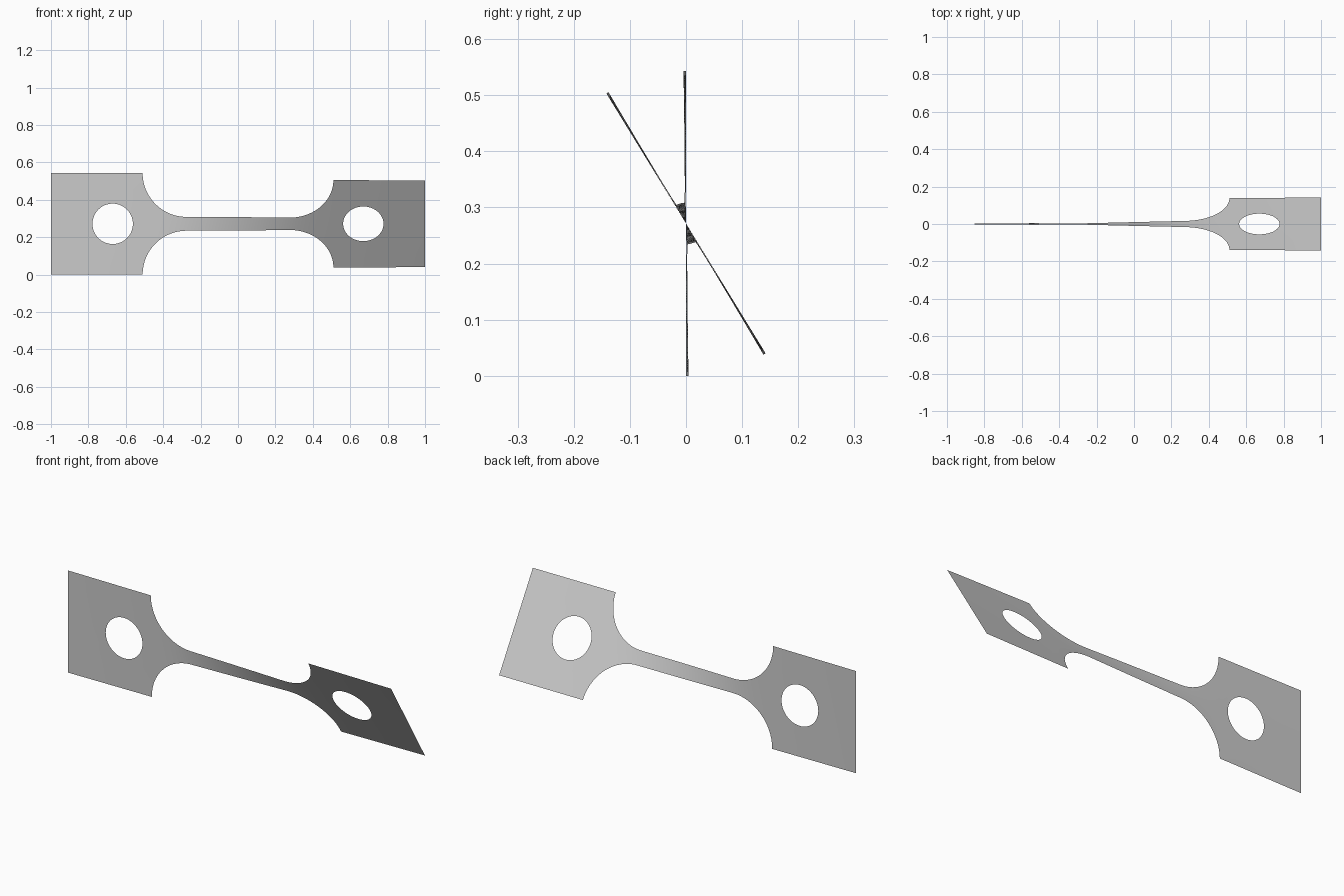
import bpy, bmesh
from math import sqrt, sin, cos, pi, radians

if "Cube" in bpy.data.objects:
    bpy.data.objects.remove(bpy.data.objects["Cube"], do_unlink=True)

HALF_H, NECK_H, GRIP_X = 0.2715, 0.037, 0.51
FILLET = HALF_H - NECK_H
HOLE_X, HOLE_R = 0.67, 0.108
TWIST = radians(31.5)


def half_height(x):
    """Outline of the flat sheet: wide grips, round fillets, slim neck."""
    d = abs(x) - (GRIP_X - FILLET)
    if d <= 0:
        return NECK_H
    if d >= FILLET:
        return HALF_H
    return HALF_H - sqrt(max(0, FILLET ** 2 - d * d))


def hole_height(x):
    return sqrt(max(0, HOLE_R ** 2 - (abs(x) - HOLE_X) ** 2))


# Stations along one half, mirrored for the other half
half = [i * (GRIP_X - FILLET) / 16 for i in range(16)]
half += [GRIP_X - FILLET + FILLET * sin(i * pi / 48) for i in range(25)]
half += [HOLE_X - HOLE_R * cos(i * pi / 32) for i in range(33)]
half += [0.85, 0.92, 1.0]
stations = sorted({-x for x in half if x > 0} | set(half))

# Twist builds up fastest where the sheet is narrow
turn = [0.0]
for a, b in zip(stations, stations[1:]):
    turn.append(turn[-1] + (b - a) / half_height((a + b) / 2) ** 1.5)
angles = [t / turn[-1] * TWIST for t in turn]

# Twisted sheet, upper and lower strips around the holes
bm = bmesh.new()
for side in (1, -1):
    columns = []
    for x, ang in zip(stations, angles):
        low, high = hole_height(x), half_height(x)
        column = []
        for k in range(4):
            v = side * (low + (high - low) * k / 3)
            column.append(bm.verts.new((x, -v * sin(ang), HALF_H + v * cos(ang))))
        columns.append(column)
    for left, right in zip(columns, columns[1:]):
        for k in range(3):
            quad = [left[k], right[k], right[k + 1], left[k + 1]]
            bm.faces.new(quad if side > 0 else quad[::-1])
bmesh.ops.remove_doubles(bm, verts=bm.verts, dist=1e-5)
for face in bm.faces:
    face.smooth = True

mesh = bpy.data.meshes.new("twisted_test_strip")
bm.to_mesh(mesh)
bm.free()
strip = bpy.data.objects.new("twisted_test_strip", mesh)
bpy.context.collection.objects.link(strip)

# Plain grey metal
grey = bpy.data.materials.new("light_grey")
grey.use_nodes = True
colour = (0.6, 0.6, 0.6, 1)
grey.diffuse_color = colour
grey.node_tree.nodes["Principled BSDF"].inputs["Base Color"].default_value = colour
mesh.materials.append(grey)
